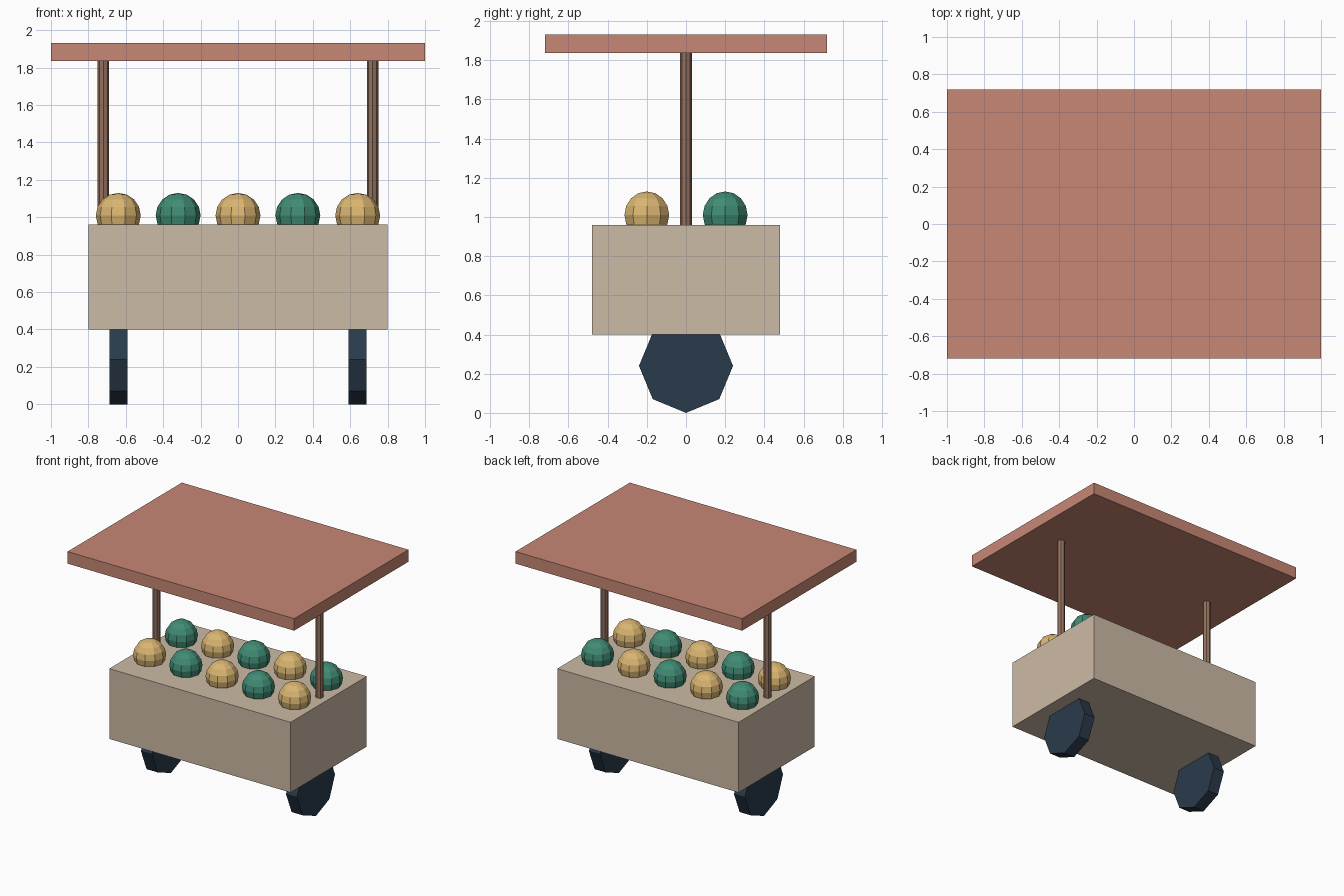
import bpy
from math import pi

if "Cube" in bpy.data.objects:
    bpy.data.objects.remove(bpy.data.objects["Cube"])


def material(name, rgb):
    # sRGB 0-255 to linear
    mat = bpy.data.materials.new(name)
    mat.diffuse_color = [(c / 255) ** 2.2 for c in rgb] + [1.0]
    mat.use_nodes = True
    mat.node_tree.nodes["Principled BSDF"].inputs["Base Color"].default_value = mat.diffuse_color
    return mat


CANVAS = material("canopy_red", (198, 134, 116))
CRATE = material("cart_beige", (203, 185, 164))
WOOD = material("post_brown", (146, 113, 94))
TYRE = material("wheel_dark", (46, 61, 76))
GOLD = material("fruit_gold", (217, 180, 113))
GREEN = material("fruit_green", (66, 138, 115))


def finish(name, mat):
    obj = bpy.context.object
    obj.name = name
    obj.data.materials.append(mat)
    return obj


def box(name, size, z_bottom, mat):
    bpy.ops.mesh.primitive_cube_add(size=1, location=(0, 0, z_bottom + size[2] / 2))
    obj = finish(name, mat)
    obj.scale = size
    bpy.ops.object.transform_apply(location=False, rotation=False, scale=True)


# Cart body and flat canopy
box("cart_body", (1.6, 0.96, 0.56), 0.40, CRATE)
box("canopy", (2.0, 1.44, 0.096), 1.836, CANVAS)

# Canopy posts and octagonal wheels, one of each per side
for side, label in ((-1, "left"), (1, "right")):
    bpy.ops.mesh.primitive_cylinder_add(vertices=8, radius=0.03, depth=0.88,
                                        location=(side * 0.72, 0, 1.40))
    finish(label + "_post", WOOD)
    bpy.ops.mesh.primitive_cylinder_add(vertices=8, radius=0.24, depth=0.096,
                                        location=(side * 0.64, 0, 0.24),
                                        rotation=(0, pi / 2, 0))
    finish(label + "_wheel", TYRE)

# Two rows of fruit in alternating colours, half sunk into the cart top
for row, y in enumerate((-0.2, 0.2)):
    for col in range(5):
        bpy.ops.mesh.primitive_uv_sphere_add(segments=10, ring_count=8, radius=0.12,
                                             location=((col - 2) * 0.32, y, 1.01),
                                             rotation=(0, 0, pi / 2))
        finish(f"fruit_{row + 1}_{col + 1}", GREEN if (row + col) % 2 else GOLD)
